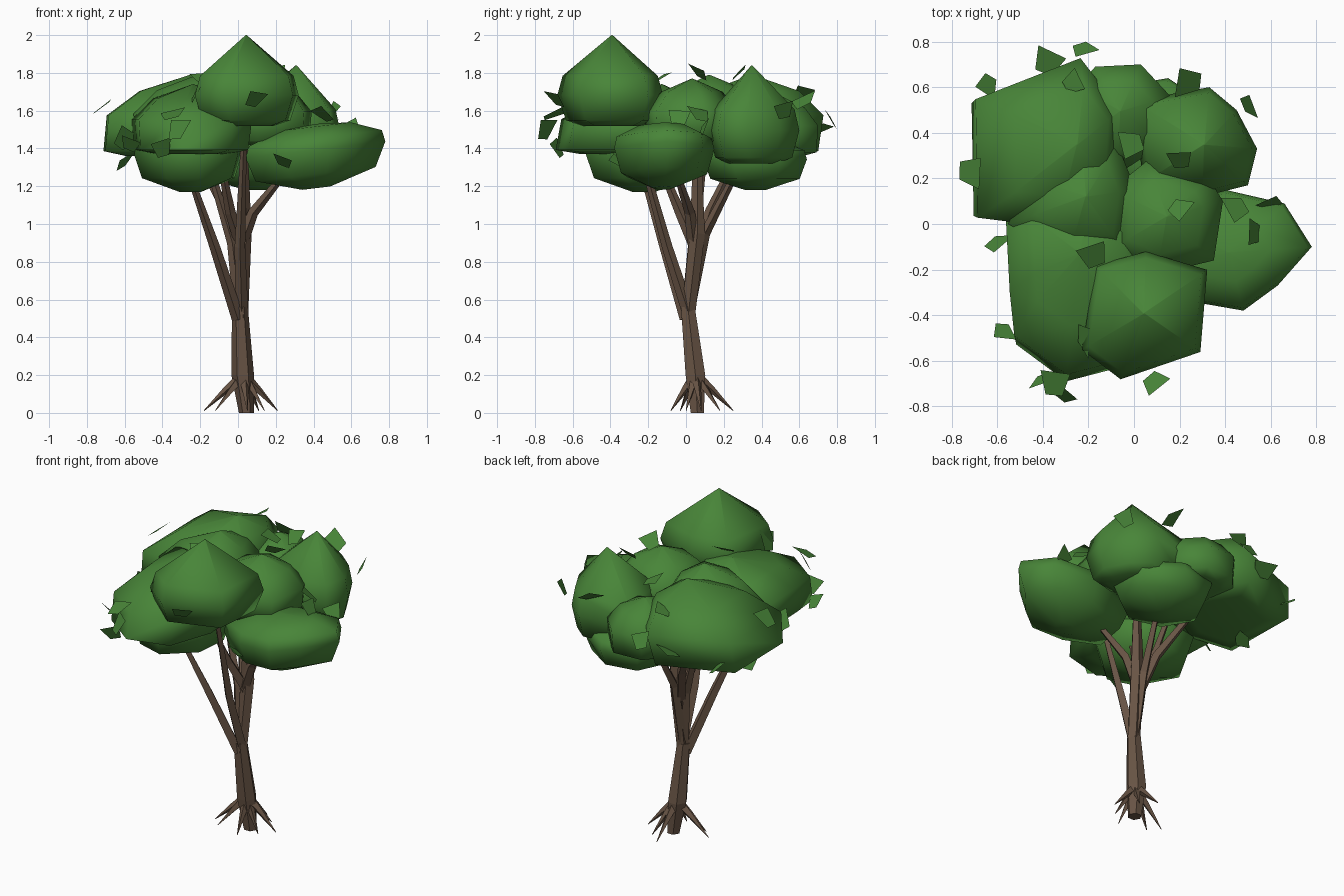
import bpy, bmesh, math, random
from mathutils import Vector, Euler

cube = bpy.data.objects.get("Cube")
if cube:
    bpy.data.objects.remove(cube)
random.seed(4)


def material(name, color):
    mat = bpy.data.materials.new(name)
    mat.use_nodes = True
    mat.diffuse_color = color
    mat.node_tree.nodes["Principled BSDF"].inputs["Base Color"].default_value = color
    return mat


BARK = material("bark brown", (0.14, 0.09, 0.06, 1))
LEAF = material("leaf green", (0.065, 0.235, 0.04, 1))


def finish(bm, name, mat):
    mesh = bpy.data.meshes.new(name)
    bm.to_mesh(mesh)
    bm.free()
    obj = bpy.data.objects.new(name, mesh)
    bpy.context.collection.objects.link(obj)
    mesh.materials.append(mat)
    return obj


def skin(bm, rings):
    """Bridge equal rings of vertices and cap both ends."""
    n = len(rings[0])
    for a, b in zip(rings, rings[1:]):
        for i in range(n):
            j = (i + 1) % n
            bm.faces.new((a[i], a[j], b[j], b[i]))
    bm.faces.new(rings[0][::-1])
    bm.faces.new(rings[-1])
    bmesh.ops.recalc_face_normals(bm, faces=bm.faces)


def limb(name, path, radii, sides=5, level=False):
    """Tapered faceted tube along a path."""
    bm = bmesh.new()
    pts = [Vector(p) for p in path]
    rings = []
    for k, (p, r) in enumerate(zip(pts, radii)):
        way = pts[min(k + 1, len(pts) - 1)] - pts[max(k - 1, 0)]
        turn = Vector((0, 0, 1)).rotation_difference(way)
        if level:
            turn.identity()
        ring = []
        for i in range(sides):
            a = math.tau * i / sides
            ring.append(bm.verts.new(p + turn @ Vector((r * math.cos(a), r * math.sin(a), 0))))
        rings.append(ring)
    skin(bm, rings)
    finish(bm, name, BARK)


# Leaf clump profiles: (radius, height) as fractions, bottom to top
PEAKED = [(0.55, 0.02), (0.85, 0.08), (1, 0.35), (0.9, 0.56), (0.01, 1)]
BOWL = [(0.2, 0), (0.86, 0.22), (1, 0.6), (0.95, 0.78), (0.5, 0.96), (0.01, 1)]
DOME = [(0.6, 0), (0.95, 0.06), (1, 0.5), (0.65, 0.8), (0.01, 1)]


def clump(name, outline, bottom, top, profile, lean=(0, 0), rise=0):
    """Smooth leaf mass: plan outline scaled by a profile, its crown leaning over."""
    bm = bmesh.new()
    corners = [Vector(p) for p in outline]
    center = sum(corners, Vector((0, 0))) / len(corners)
    rings = []
    for r, h in profile:
        ring = []
        for c in corners:
            p = center + (c - center) * r + Vector(lean) * h * h
            z = bottom + (top - bottom) * h + rise * (p.x - center.x)
            ring.append(bm.verts.new((p.x, p.y, z)))
        rings.append(ring)
    skin(bm, rings)
    bmesh.ops.triangulate(bm, faces=[f for f in bm.faces if len(f.verts) > 4])
    obj = finish(bm, name, LEAF)
    bpy.ops.object.select_all(action="DESELECT")
    obj.select_set(True)
    bpy.context.view_layer.objects.active = obj
    bpy.ops.object.shade_smooth_by_angle(angle=math.radians(80))


# Trunk and branches
limb("trunk", [(0.045, 0.06, 0), (0.025, 0.05, 0.2), (0.01, 0.01, 0.56)],
     [0.04, 0.06, 0.042], 6, True)
limb("main_stem", [(0.015, 0.01, 0.5), (0.03, 0.06, 0.95), (0.03, 0.06, 1.45)],
     [0.038, 0.042, 0.02])
BRANCHES = {
    "front_left_branch": [(0, 0, 0.5), (-0.12, -0.11, 0.87), (-0.26, -0.23, 1.27)],
    "front_branch": [(0.02, 0.01, 0.54), (0.01, -0.1, 0.88), (0.03, -0.25, 1.42)],
    "left_branch": [(0.01, 0.01, 0.54), (-0.03, 0.04, 0.9), (-0.18, 0.1, 1.4)],
    "right_branch": [(0.02, 0.04, 0.9), (0.08, 0.02, 1.06), (0.25, -0.05, 1.27)],
    "back_branch": [(0.01, 0.02, 0.58), (0.01, 0.1, 0.95), (0.05, 0.28, 1.3)],
    "back_left_branch": [(0, 0.05, 0.85), (-0.06, 0.13, 1.07), (-0.25, 0.3, 1.42)],
    "front_fork": [(0.02, 0.05, 0.88), (-0.04, -0.03, 1.06), (-0.09, -0.14, 1.32)],
}
for name, path in BRANCHES.items():
    limb(name, path, [0.034, 0.028, 0.016], 4)

# Spiky roots
ROOTS = [(-0.18, 0.03), (-0.12, -0.03), (0.05, -0.08), (0.14, 0),
         (0.21, 0.08), (0.11, 0.18), (0.03, 0.25)]
for i, (x, y) in enumerate(ROOTS):
    mid = (0.03 + (x - 0.03) * 0.45, 0.05 + (y - 0.05) * 0.45, 0.12)
    limb(f"root_{i + 1}", [(0.03, 0.05, 0.2), mid, (x, y, 0.012)], [0.03, 0.018, 0.002], 4)

# Canopy
clump("front_peak_clump", [(0.32, -0.2), (0.05, -0.12), (-0.17, -0.18), (-0.23, -0.55),
      (-0.06, -0.68), (0.29, -0.56)], 1.51, 2.0, PEAKED, (0.01, -0.01))
clump("front_left_clump", [(-0.57, 0.03), (-0.55, -0.35), (-0.53, -0.54), (-0.3, -0.71),
      (-0.03, -0.64), (0.07, -0.35), (0.05, -0.08), (-0.2, 0.02)],
      1.37, 1.74, DOME, (0.02, 0.2))
clump("right_clump", [(0.78, -0.1), (0.66, 0.09), (0.4, 0.15), (0.08, 0.05),
      (0.04, -0.2), (0.25, -0.34), (0.48, -0.38), (0.63, -0.27)],
      1.19, 1.53, BOWL, rise=0.12)
clump("back_right_clump", [(0, 0.54), (0.33, 0.6), (0.45, 0.5), (0.54, 0.33),
      (0.5, 0.17), (0.3, 0.12), (0.04, 0.18)], 1.31, 1.84, PEAKED)
clump("back_clump", [(-0.25, 0.6), (-0.17, 0.69), (0.03, 0.7), (0.16, 0.56),
      (0.13, 0.35), (-0.07, 0.22), (-0.25, 0.35)], 1.36, 1.68, DOME)
clump("back_low_clump", [(-0.2, 0.35), (-0.08, 0.6), (0.15, 0.64), (0.36, 0.5),
      (0.37, 0.25), (0.15, 0.09), (-0.08, 0.15)], 1.18, 1.45, BOWL)
clump("middle_clump", [(-0.12, -0.12), (-0.1, 0.15), (0.06, 0.28), (0.33, 0.2),
      (0.39, 0.1), (0.35, -0.16), (0.1, -0.22)], 1.42, 1.77, DOME)
clump("back_left_clump", [(-0.73, 0.54), (-0.27, 0.72), (-0.1, 0.5), (-0.12, 0.15),
      (-0.4, -0.02), (-0.72, 0.02)], 1.36, 1.79, DOME, (0.14, 0.03))
clump("middle_left_clump", [(-0.56, 0), (-0.46, 0.2), (-0.25, 0.43), (-0.08, 0.35),
      (0, 0.15), (-0.04, -0.14), (-0.3, -0.14)], 1.38, 1.79, DOME, (0.03, 0))
clump("low_left_clump", [(-0.55, -0.2), (-0.4, -0.47), (-0.2, -0.53), (0, -0.35),
      (0.02, -0.1), (-0.2, 0.07), (-0.42, 0.03)], 1.17, 1.5, BOWL)

# Loose leaf cards around the canopy
LEAVES = [(-0.64, 0.61, 1.43), (-0.38, 0.71, 1.5), (-0.22, 0.77, 1.55), (0.24, 0.62, 1.65),
          (0.5, 0.52, 1.6), (-0.72, 0.23, 1.62), (-0.6, -0.08, 1.45), (-0.57, -0.47, 1.42),
          (-0.4, -0.68, 1.4), (-0.32, -0.74, 1.5), (0.09, -0.69, 1.66), (-0.27, 0.62, 1.7),
          (-0.01, 0.35, 1.72), (0.2, 0.28, 1.8), (0.2, 0.07, 1.8), (0.45, 0.07, 1.58),
          (0.6, 0.09, 1.5), (0.53, -0.04, 1.56), (-0.18, -0.14, 1.77), (-0.22, -0.5, 1.7),
          (-0.35, -0.7, 1.58), (-0.6, 0.25, 1.33), (0.24, -0.36, 1.33), (-0.1, 0.3, 1.26)]
bm = bmesh.new()
for p in LEAVES:
    turn = Euler((random.uniform(0.4, 1.2), random.uniform(-0.5, 0.5), random.uniform(0, 6.3)))
    size = random.uniform(0.065, 0.09)
    corners = [(-0.4, -0.7), (0.5, -0.6), (0.8, 0.7), (-0.8, 0.6)]
    verts = []
    for u, v in corners:
        offset = Vector((u * size, v * size, 0))
        offset.rotate(turn)
        verts.append(bm.verts.new(Vector(p) + offset))
    bm.faces.new(verts)
finish(bm, "loose_leaves", LEAF)
